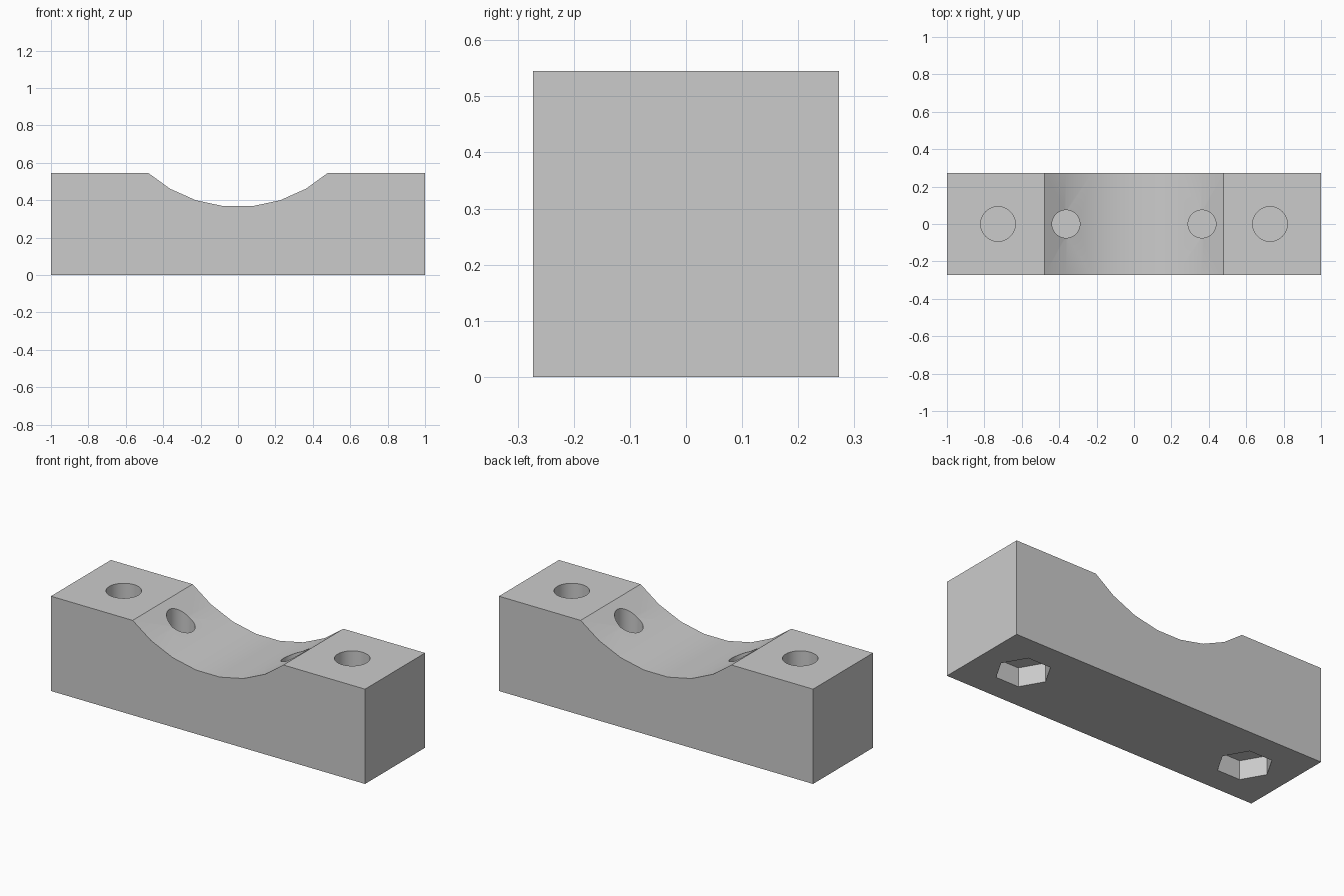
import bpy
import bmesh
from math import sin, cos, radians, pi

cube = bpy.data.objects.get("Cube")
if cube:
    bpy.data.objects.remove(cube, do_unlink=True)

MM = 2 / 55                       # design unit
LENGTH, DEPTH, HEIGHT = 2.0, 15 * MM, 15 * MM

grey = bpy.data.materials.new("plain grey")
grey.use_nodes = True
grey.diffuse_color = (0.6, 0.6, 0.6, 1)
grey.node_tree.nodes["Principled BSDF"].inputs["Base Color"].default_value = (0.6, 0.6, 0.6, 1)


def add_object(name, bm):
    bmesh.ops.recalc_face_normals(bm, faces=bm.faces)
    mesh = bpy.data.meshes.new(name)
    bm.to_mesh(mesh)
    bm.free()
    mesh.materials.append(grey)
    obj = bpy.data.objects.new(name, mesh)
    bpy.context.collection.objects.link(obj)
    return obj


def prism(name, outline, place, offset):
    """Close an outline into a face and extrude it along offset."""
    bm = bmesh.new()
    face = bm.faces.new([bm.verts.new(place(a, b)) for a, b in outline])
    new = bmesh.ops.extrude_face_region(bm, geom=[face])["geom"]
    bmesh.ops.translate(bm, vec=offset, verts=[v for v in new if isinstance(v, bmesh.types.BMVert)])
    return add_object(name, bm)


def cut_hole(x, radius, sides, bottom, top):
    """Cut a vertical round or hexagonal pocket out of the block."""
    ring = [(x + radius * cos(2 * pi * i / sides), radius * sin(2 * pi * i / sides))
            for i in range(sides)]
    cutter = prism("hole_cutter", ring, lambda a, b: (a, b, bottom), (0, 0, top - bottom))
    cutter.hide_render = True
    mod = block.modifiers.new("hole", 'BOOLEAN')
    mod.operation = 'DIFFERENCE'
    mod.solver = 'EXACT'
    mod.object = cutter
    bpy.context.view_layer.objects.active = block
    bpy.ops.object.modifier_apply(modifier=mod.name)
    bpy.data.objects.remove(cutter, do_unlink=True)


# Block with a faceted circular saddle in its top
R, CENTRE = 20 * MM, 30 * MM
arc = [(R * sin(radians(a)), CENTRE - R * cos(radians(a))) for a in range(-42, 43, 12)]
# Trim the outermost arc segments at the top of the block
(x0, z0), (x1, z1) = arc[-1], arc[-2]
rim = x1 + (x0 - x1) * (HEIGHT - z1) / (z0 - z1)
arc[0], arc[-1] = (-rim, HEIGHT), (rim, HEIGHT)
half = LENGTH / 2
outline = [(-half, 0), (-half, HEIGHT)] + arc + [(half, HEIGHT), (half, 0)]
block = prism("saddle_block", outline, lambda a, b: (a, -DEPTH / 2, b), (0, DEPTH, 0))

# Bolt holes, saddle holes and hexagonal nut pockets on both sides
pocket = 3 * MM
floor = pocket + 0.3 * MM         # thin web left above each nut pocket
for side in (-1, 1):
    cut_hole(side * 20 * MM, 2.55 * MM, 48, floor, HEIGHT + 0.1)
    cut_hole(side * 10 * MM, 2.05 * MM, 48, floor, HEIGHT + 0.1)
    cut_hole(side * 20 * MM, 4 * MM, 6, -0.1, pocket)

# Smooth the saddle and holes, keep the edges sharp
bpy.ops.object.select_all(action='DESELECT')
block.select_set(True)
bpy.context.view_layer.objects.active = block
bpy.ops.object.shade_smooth_by_angle(angle=radians(30))
